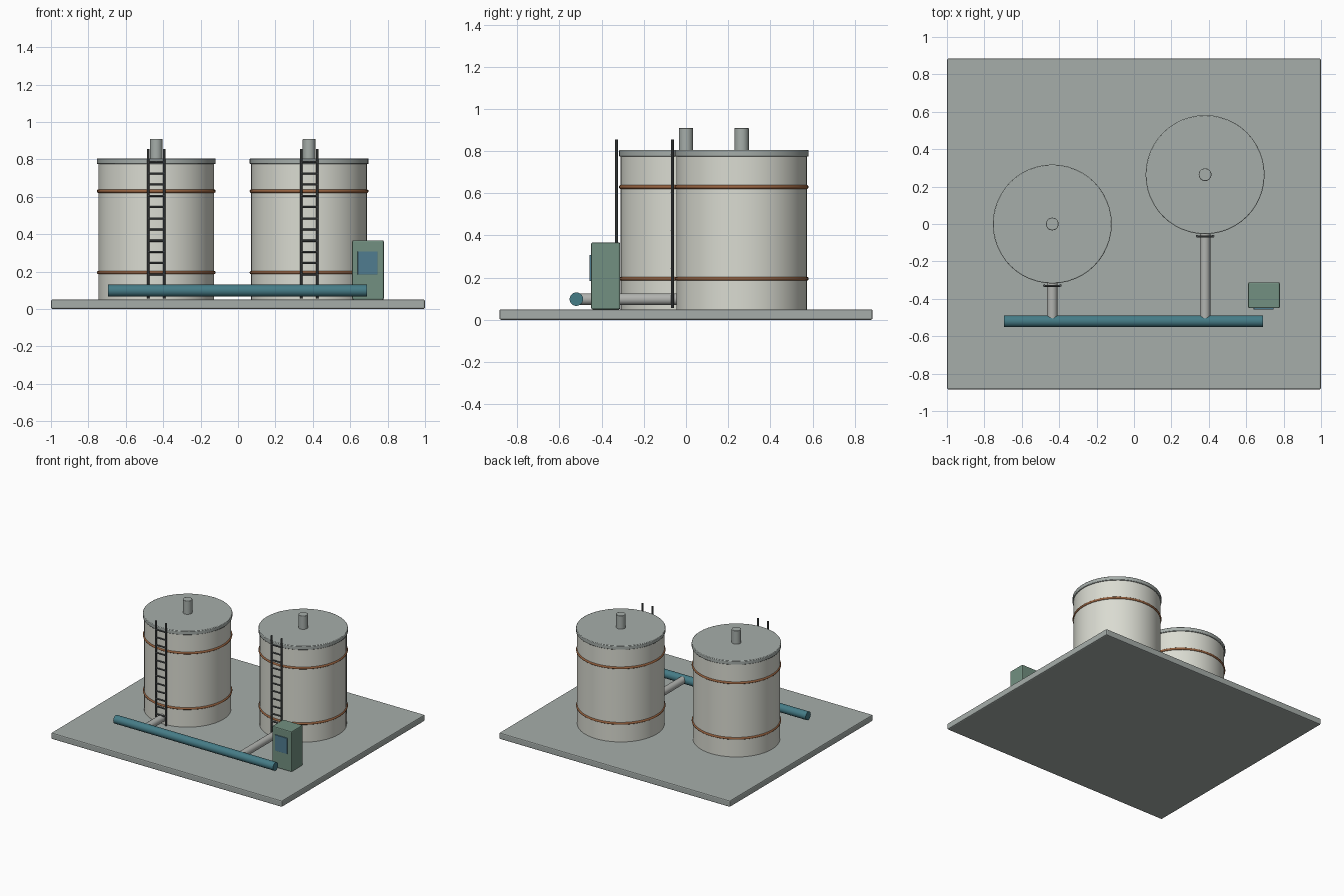
import bpy
import math
from mathutils import Vector

cube = bpy.data.objects.get("Cube")
if cube:
    bpy.data.objects.remove(cube, do_unlink=True)


def material(name, rgb):
    mat = bpy.data.materials.new(name)
    mat.use_nodes = True
    mat.diffuse_color = (*rgb, 1)
    bsdf = next(n for n in mat.node_tree.nodes if n.type == 'BSDF_PRINCIPLED')
    bsdf.inputs["Base Color"].default_value = (*rgb, 1)
    return mat


CONCRETE = material("concrete grey", (0.38, 0.42, 0.40))
CREAM = material("tank cream", (0.70, 0.71, 0.64))
RUST = material("band rust", (0.30, 0.12, 0.05))
STEEL = material("pipe steel", (0.44, 0.45, 0.43))
DARK = material("ladder dark grey", (0.09, 0.10, 0.10))
TEAL = material("header teal", (0.06, 0.20, 0.24))
GREEN = material("cabinet green", (0.17, 0.28, 0.22))
BLUE = material("screen blue", (0.08, 0.20, 0.28))


def finish(name, mat, bevel=0):
    ob = bpy.context.object
    ob.name = name
    ob.data.materials.append(mat)
    if bevel:
        mod = ob.modifiers.new("Bevel", 'BEVEL')
        mod.width = bevel
        mod.segments = 2
    return ob


def box(name, lo, hi, mat, bevel=0):
    lo, hi = Vector(lo), Vector(hi)
    bpy.ops.mesh.primitive_cube_add(size=1, location=(lo + hi) / 2)
    bpy.context.object.scale = hi - lo
    bpy.ops.object.transform_apply(location=False, rotation=False, scale=True)
    return finish(name, mat, bevel)


def rod(name, start, end, radius, mat, sides=24, bevel=0):
    start, end = Vector(start), Vector(end)
    axis = end - start
    bpy.ops.mesh.primitive_cylinder_add(
        vertices=sides, radius=radius, depth=axis.length,
        location=(start + end) / 2,
        rotation=axis.to_track_quat('Z', 'Y').to_euler())
    bpy.ops.object.shade_smooth_by_angle(angle=math.radians(35))
    return finish(name, mat, bevel)


def ladder(side, x, y):
    for dx, end in ((-0.043, "right"), (0.043, "left")):
        rod(f"{side}_ladder_{end}_rail", (x + dx, y, 0.055), (x + dx, y, 0.855),
            0.007, DARK, 10)
    for i in range(12):
        z = 0.125 + i * 0.06
        rod(f"{side}_ladder_rung_{i + 1}", (x - 0.043, y - 0.002, z),
            (x + 0.043, y - 0.002, z), 0.0055, DARK, 8)


def tank(side, x, y):
    # Shell, lid and vent
    rod(f"{side}_tank_shell", (x, y, 0.05), (x, y, 0.78), 0.31, CREAM, 48)
    rod(f"{side}_tank_lid", (x, y, 0.775), (x, y, 0.805), 0.318, CONCRETE, 48, 0.004)
    rod(f"{side}_tank_vent", (x, y, 0.80), (x, y, 0.91), 0.034, CONCRETE, 24, 0.003)
    # Hoops
    for z, level in ((0.195, "lower"), (0.63, "upper")):
        bpy.ops.mesh.primitive_torus_add(
            location=(x, y, z), major_radius=0.309, minor_radius=0.009,
            major_segments=48, minor_segments=10)
        bpy.ops.object.shade_smooth()
        finish(f"{side}_tank_{level}_band", RUST)
    ladder(side, x, y - 0.329)
    # Outlet running to the header pipe
    rod(f"{side}_outlet_pipe", (x, y - 0.30, 0.098), (x, -0.51, 0.098), 0.028, STEEL)


# Ground slab
box("base_slab", (-1, -0.885, 0), (1, 0.885, 0.05), CONCRETE, 0.008)

# Two tanks and the pipe that joins them
tank("right", -0.437, 0.0)
tank("left", 0.38, 0.264)
rod("header_pipe", (-0.695, -0.52, 0.098), (0.69, -0.52, 0.098), 0.032, TEAL)

# Control cabinet with its screen
box("control_cabinet", (0.61, -0.45, 0.05), (0.78, -0.312, 0.367), GREEN, 0.007)
box("cabinet_screen", (0.64, -0.457, 0.185), (0.745, -0.449, 0.308), BLUE, 0.001)
